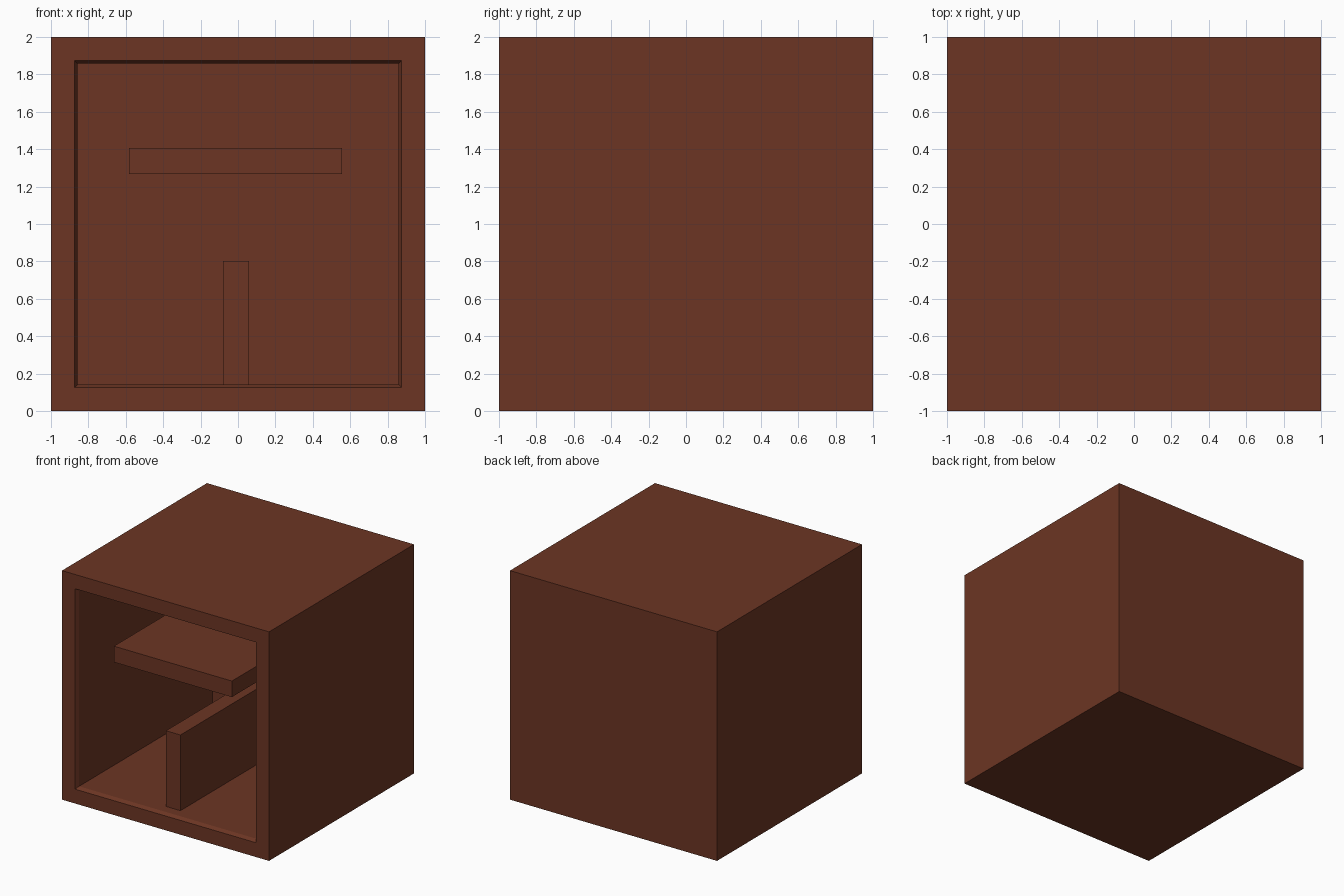
import bpy, bmesh

if "Cube" in bpy.data.objects:
    bpy.data.objects.remove(bpy.data.objects["Cube"])

# Single brown material
brown = bpy.data.materials.new("dark brown wood")
brown.diffuse_color = (0.15, 0.036, 0.017, 1)
brown.use_nodes = True
brown.node_tree.nodes["Principled BSDF"].inputs["Base Color"].default_value = brown.diffuse_color


def finish(name, bm):
    bmesh.ops.recalc_face_normals(bm, faces=bm.faces)
    mesh = bpy.data.meshes.new(name)
    bm.to_mesh(mesh)
    bm.free()
    mesh.materials.append(brown)
    obj = bpy.data.objects.new(name, mesh)
    bpy.context.collection.objects.link(obj)
    return obj


def board(name, x, y, z):
    bm = bmesh.new()
    bmesh.ops.create_cube(bm, size=1)
    for v in bm.verts:
        v.co = [lo + (c + 0.5) * (hi - lo) for c, (lo, hi) in zip(v.co, (x, y, z))]
    return finish(name, bm)


# Cabinet: nested square rings from the back, round the front rim,
# over the chamfered lip and into the recess
bm = bmesh.new()
rings = []
for half, y in ((1, 1), (1, -1), (0.875, -1), (0.859, -0.965), (0.859, 0.875)):
    rings.append([bm.verts.new((sx * half, y, 1 + sz * half))
                  for sx, sz in ((-1, -1), (1, -1), (1, 1), (-1, 1))])
for a, b in zip(rings, rings[1:]):
    for i in range(4):
        j = (i + 1) % 4
        bm.faces.new((a[i], a[j], b[j], b[i]))
bm.faces.new(rings[0])
bm.faces.new(rings[-1])
finish("cabinet", bm)

# Interior boards running to the back wall
board("shelf", (-0.583, 0.557), (-0.88, 0.875), (1.266, 1.406))
board("divider", (-0.08, 0.06), (-0.88, 0.875), (0.141, 0.802))
